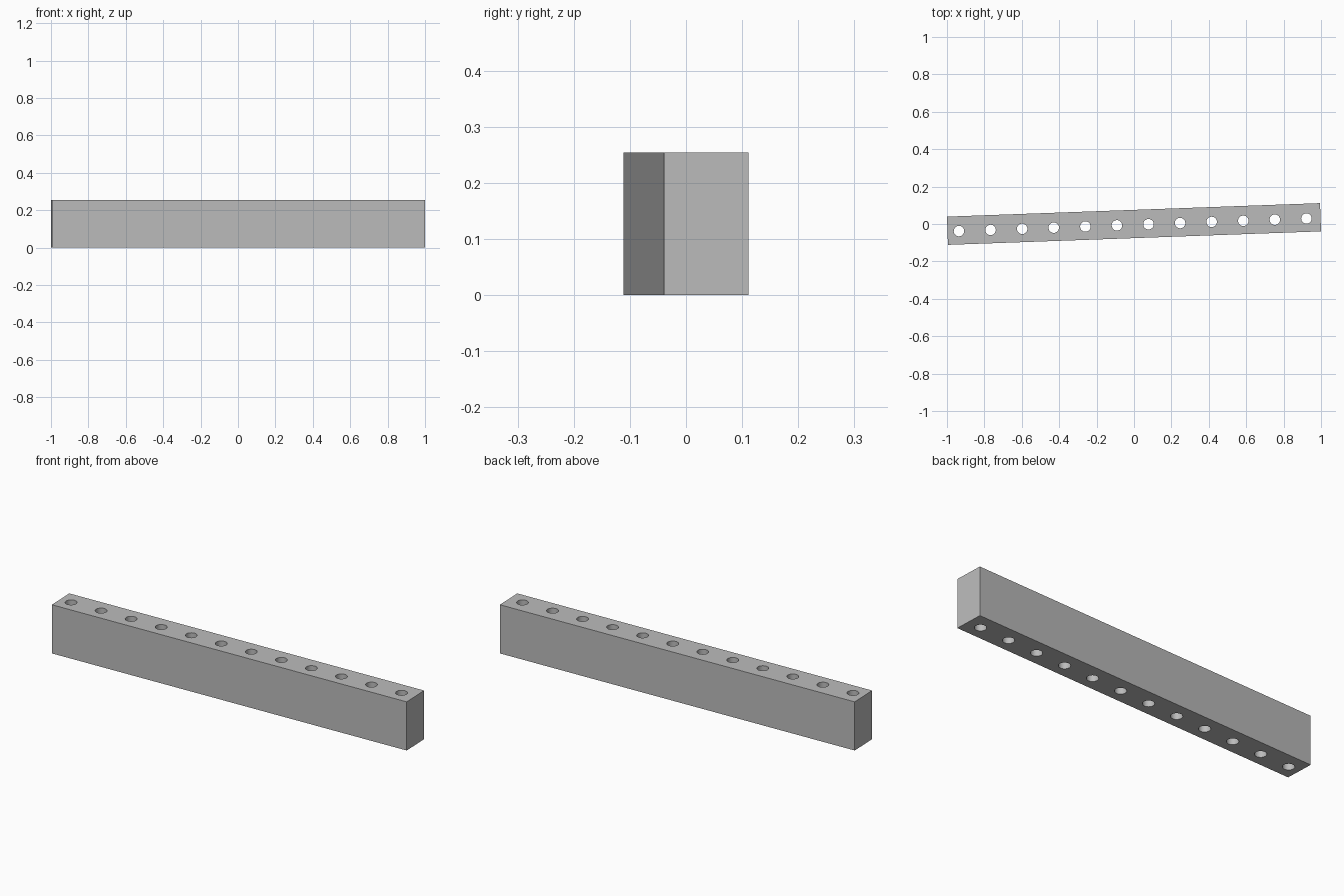
import bpy
import bmesh
import math
from mathutils import Matrix

LENGTH, WIDTH, HEIGHT = 1.996, 0.151, 0.2535
ANGLE = math.radians(2.07)
HOLES, PITCH, RADIUS = 12, 0.169, 0.028
ROW_CENTRE = (-0.007, -0.004)

default = bpy.data.objects.get("Cube")
if default:
    bpy.data.objects.remove(default, do_unlink=True)

# Single grey finish
grey = bpy.data.materials.new("plain_grey")
grey.use_nodes = True
colour = (0.5, 0.5, 0.5, 1)
grey.diffuse_color = colour
grey.node_tree.nodes["Principled BSDF"].inputs["Base Color"].default_value = colour


def make_object(name, bm):
    """Turn a bmesh into an object set at the bar's slight angle."""
    bm.transform(Matrix.Rotation(ANGLE, 4, "Z"))
    mesh = bpy.data.meshes.new(name)
    bm.to_mesh(mesh)
    bm.free()
    mesh.materials.append(grey)
    obj = bpy.data.objects.new(name, mesh)
    bpy.context.collection.objects.link(obj)
    return obj


# Rectangular bar
bm = bmesh.new()
placement = Matrix.Translation((0, 0, HEIGHT / 2)) @ Matrix.Diagonal((LENGTH, WIDTH, HEIGHT, 1))
bmesh.ops.create_cube(bm, size=1, matrix=placement)
bar = make_object("drilled_bar", bm)

# Row of drills for the vertical through holes
bm = bmesh.new()
for i in range(HOLES):
    x = ROW_CENTRE[0] + (i - (HOLES - 1) / 2) * PITCH
    bmesh.ops.create_cone(
        bm, cap_ends=True, segments=32, radius1=RADIUS, radius2=RADIUS,
        depth=HEIGHT * 2, matrix=Matrix.Translation((x, ROW_CENTRE[1], HEIGHT / 2)))
drills = make_object("hole_cutters", bm)
drills.hide_render = True

# Drill the bar, then discard the cutters
cut = bar.modifiers.new("holes", "BOOLEAN")
cut.operation = "DIFFERENCE"
cut.solver = "EXACT"
cut.object = drills
bpy.ops.object.select_all(action="DESELECT")
bpy.context.view_layer.objects.active = bar
bar.select_set(True)
bpy.ops.object.modifier_apply(modifier=cut.name)
bpy.data.objects.remove(drills, do_unlink=True)

# Smooth hole walls with crisp rims
bpy.ops.object.shade_smooth_by_angle(angle=math.radians(30))
